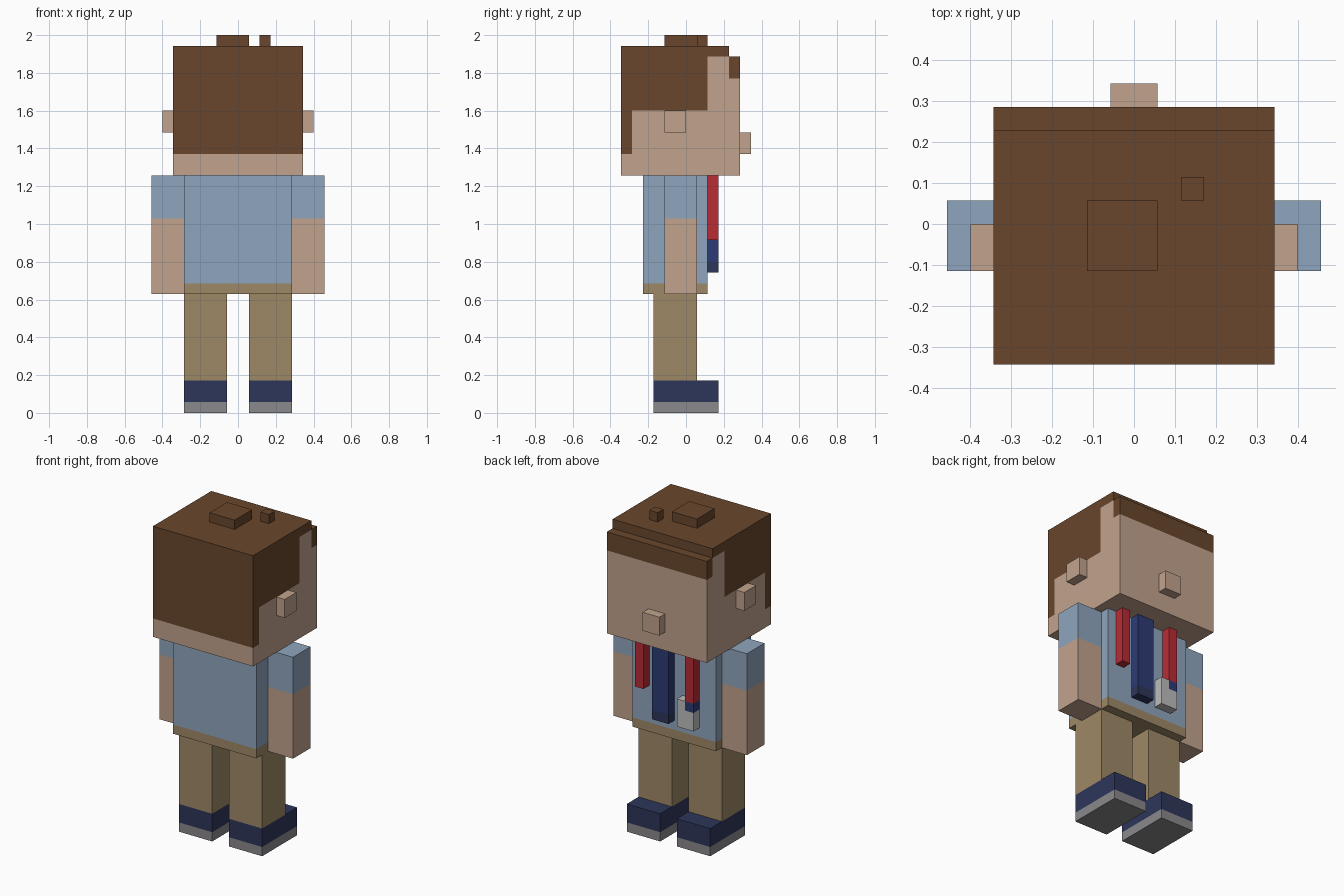
import bpy
import bmesh

cube = bpy.data.objects.get("Cube")
if cube:
    bpy.data.objects.remove(cube, do_unlink=True)

U = 2 / 35  # one block of the grid the figure is built on


def material(name, rgb):
    """Flat material from an 8-bit screen colour, stored as linear."""
    lin = [((c / 255 + 0.055) / 1.055) ** 2.4 for c in rgb] + [1]
    mat = bpy.data.materials.new(name)
    mat.use_nodes = True
    mat.diffuse_color = lin
    bsdf = mat.node_tree.nodes["Principled BSDF"]
    bsdf.inputs["Base Color"].default_value = lin
    bsdf.inputs["Roughness"].default_value = 0.9
    return mat


SKIN = material("skin", (194, 163, 141))
HAIR = material("brown hair", (105, 70, 44))
SHIRT = material("light blue shirt", (143, 166, 190))
KHAKI = material("khaki trousers", (159, 137, 103))
NAVY = material("navy shoes", (45, 54, 90))
SOLE = material("grey soles", (138, 136, 140))
RED = material("red straps", (185, 44, 53))
BLUE = material("blue tie", (44, 59, 118))
PALE = material("pale grey badge", (190, 190, 190))


def prism(name, mat, x0, x1, outline):
    """Extrude a side outline of (y, z) points from x0 to x1."""
    bm = bmesh.new()
    face = bm.faces.new([bm.verts.new((x0 * U, y * U, z * U)) for y, z in outline])
    new = bmesh.ops.extrude_face_region(bm, geom=[face])["geom"]
    bmesh.ops.translate(bm, vec=((x1 - x0) * U, 0, 0),
                        verts=[g for g in new if isinstance(g, bmesh.types.BMVert)])
    bmesh.ops.recalc_face_normals(bm, faces=bm.faces)
    mesh = bpy.data.meshes.new(name)
    bm.to_mesh(mesh)
    bm.free()
    mesh.materials.append(mat)
    obj = bpy.data.objects.new(name, mesh)
    bpy.context.collection.objects.link(obj)
    return obj


def box(name, mat, x, y, z):
    """Box spanning the given (low, high) pairs, in blocks."""
    (y0, y1), (z0, z1) = y, z
    return prism(name, mat, x[0], x[1], [(y0, z0), (y1, z0), (y1, z1), (y0, z1)])


def pair(name, mat, x, y, z):
    """A box on the left and its mirror image on the right."""
    box("left_" + name, mat, x, y, z)
    box("right_" + name, mat, (-x[1], -x[0]), y, z)


# Head: skin and the hair that wraps its top and back
prism("head", SKIN, -6, 6, [(-6, 22), (5, 22), (5, 31), (4, 31), (4, 33), (2, 33),
                            (2, 28), (-5, 28), (-5, 24), (-6, 24)])
prism("hair", HAIR, -6, 6, [(-6, 24), (-5, 24), (-5, 28), (2, 28), (2, 33),
                            (4, 33), (4, 34), (-6, 34)])
box("fringe", HAIR, (-6, 6), (4, 5), (31, 33))
box("large_tuft", HAIR, (-2, 1), (-2, 1), (34, 35))
box("small_tuft", HAIR, (2, 3), (1, 2), (34, 35))
box("nose", SKIN, (-1, 1), (5, 6), (24, 26))
pair("ear", SKIN, (6, 7), (-2, 0), (26, 28))

# Torso
box("shirt", SHIRT, (-5, 5), (-4, 2), (12, 22))
box("waistband", KHAKI, (-5, 5), (-4, 2), (11, 12))

# Arms, legs and shoes
pair("sleeve", SHIRT, (5, 8), (-2, 1), (18, 22))
pair("forearm", SKIN, (5, 8), (-2, 1), (11, 18))
pair("trouser_leg", KHAKI, (1, 5), (-3, 1), (3, 11))
pair("shoe", NAVY, (1, 5), (-3, 3), (1, 3))
pair("sole", SOLE, (1, 5), (-3, 3), (0, 1))

# Chest: straps, tie and badge
CHEST = (2, 3)
box("left_strap", RED, (3, 4), CHEST, (16, 22))
box("right_strap", RED, (-3, -2), CHEST, (16, 22))
box("strap_clip", BLUE, (-3, -2), CHEST, (15, 16))
box("tie", BLUE, (0, 2), CHEST, (14, 22))
box("tie_tip", NAVY, (0, 2), CHEST, (13, 14))
box("badge", PALE, (-3, -1), CHEST, (13, 15))
box("badge_corner", PALE, (-2, -1), CHEST, (15, 16))
